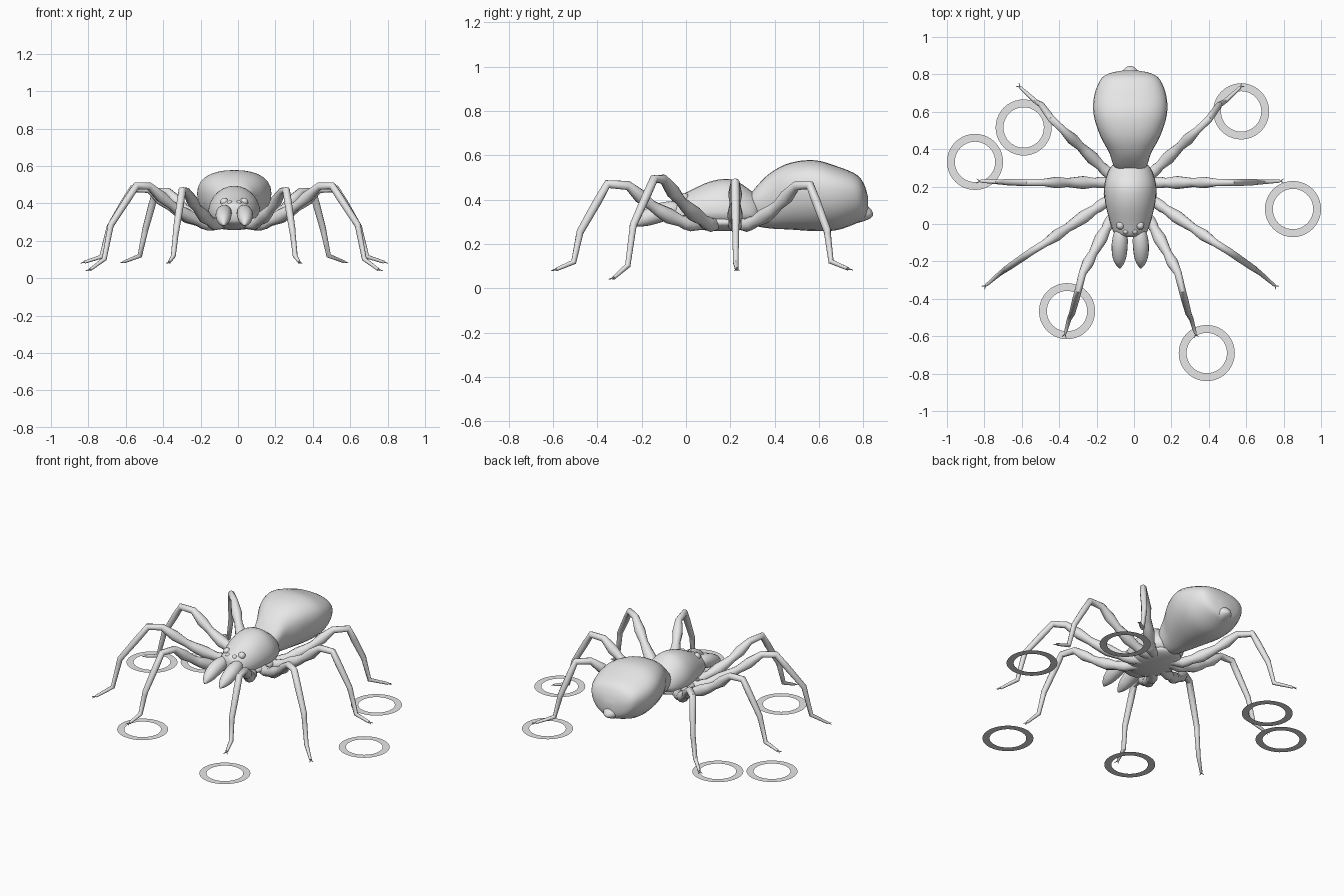
import bpy, bmesh, math
from mathutils import Vector

if "Cube" in bpy.data.objects:
    bpy.data.objects.remove(bpy.data.objects["Cube"])

CX = -0.02  # symmetry plane of the body
grey = bpy.data.materials.new("grey")
grey.diffuse_color = (0.8, 0.8, 0.8, 1)
grey.use_nodes = True
grey.node_tree.nodes["Principled BSDF"].inputs["Base Color"].default_value = grey.diffuse_color


def finish(bm, name, smooth=50):
    bmesh.ops.recalc_face_normals(bm, faces=bm.faces)
    me = bpy.data.meshes.new(name)
    bm.to_mesh(me)
    bm.free()
    me.materials.append(grey)
    ob = bpy.data.objects.new(name, me)
    bpy.context.collection.objects.link(ob)
    bpy.context.view_layer.objects.active = ob
    ob.select_set(True)
    if smooth:
        bpy.ops.object.shade_smooth_by_angle(angle=math.radians(smooth))
    ob.select_set(False)


def spline(rows, steps):
    """Smoothly resample a list of tuples (Catmull-Rom)."""
    out = []
    for i in range(len(rows) - 1):
        quad = [rows[max(i - 1, 0)], rows[i], rows[i + 1], rows[min(i + 2, len(rows) - 1)]]
        for s in range(steps):
            t = s / steps
            out.append([0.5 * (2 * b + (c - a) * t + (2 * a - 5 * b + 4 * c - d) * t * t
                               + (3 * b - a - 3 * c + d) * t ** 3)
                        for a, b, c, d in zip(*quad)])
    return out + [list(rows[-1])]


def skin(bm, rings):
    """Bridge rings of points into a capped tube."""
    vs = [[bm.verts.new(p) for p in r] for r in rings]
    n = len(vs[0])
    for a, b in zip(vs, vs[1:]):
        for i in range(n):
            bm.faces.new((a[i], a[(i + 1) % n], b[(i + 1) % n], b[i]))
    bm.faces.new(vs[0][::-1])
    bm.faces.new(vs[-1])


def body(name, mid, rows, n=28, power=1.0):
    """Loft along y; rows are (y, bottom, top, half width), mid is how high the widest line lies.
    A power below 1 squares off the upper half."""
    rings = []
    for y, zb, zt, w in spline(rows, 4):
        zm = zb + (zt - zb) * mid
        ring = []
        for i in range(n):
            c, s = math.cos(math.tau * i / n), math.sin(math.tau * i / n)
            if s > 0:
                c, s = math.copysign(abs(c) ** power, c), s ** power
            ring.append((CX + w * c, y, zm + s * (zt - zm if s > 0 else zm - zb)))
        rings.append(ring)
    bm = bmesh.new()
    skin(bm, rings)
    finish(bm, name, 60)


def tube(bm, points, radii, side, n=10):
    """Tube through points given relative to the symmetry plane."""
    P = [Vector((CX + side * x, y, z)) for x, y, z in points]
    rings = []
    for i, p in enumerate(P):
        d = (P[min(i + 1, len(P) - 1)] - P[max(i - 1, 0)]).normalized()
        u = d.cross(Vector((-d.y, d.x, 0))).normalized()
        v = d.cross(u)
        rings.append([p + radii[i] * (math.cos(math.tau * k / n) * u + math.sin(math.tau * k / n) * v)
                      for k in range(n)])
    skin(bm, rings)


# Abdomen, spinneret and head
body("abdomen", 0.63, [
    (0.27, 0.33, 0.39, 0.05), (0.31, 0.285, 0.45, 0.088), (0.38, 0.27, 0.52, 0.112),
    (0.47, 0.265, 0.566, 0.16), (0.58, 0.258, 0.578, 0.195), (0.68, 0.262, 0.551, 0.194),
    (0.77, 0.293, 0.513, 0.16), (0.806, 0.313, 0.465, 0.11), (0.822, 0.345, 0.41, 0.03)], power=0.86)
body("spinneret", 0.45, [(0.72, 0.28, 0.42, 0.08), (0.80, 0.302, 0.385, 0.05),
                         (0.832, 0.316, 0.36, 0.03), (0.845, 0.328, 0.338, 0.007)], 16)
body("carapace", 0.35, [
    (-0.07, 0.33, 0.38, 0.03), (-0.055, 0.295, 0.405, 0.08), (0.0, 0.28, 0.432, 0.105),
    (0.11, 0.27, 0.482, 0.133), (0.21, 0.265, 0.491, 0.138), (0.30, 0.283, 0.435, 0.108),
    (0.34, 0.31, 0.40, 0.06)])

# Underside plate
bm = bmesh.new()
bmesh.ops.create_uvsphere(bm, u_segments=24, v_segments=12, radius=1)
for v in bm.verts:
    v.co = (CX + v.co.x * 0.142, 0.16 + v.co.y * 0.18, 0.296 + v.co.z * 0.038)
finish(bm, "underside_plate", 60)

# Leg joints: hip, thigh base, knee start, knee end, shin end, ankle, toe
LEGS = {}
LEGS["front_leg"] = [(.05, .08, .295), (.105, .02, .288), (.255, -.262, .464), (.278, -.355, .47),
                     (.311, -.478, .255), (.326, -.507, .118), (.348, -.585, .085)]
LEGS["mid_front_leg"] = [(.06, .14, .295), (.14, .112, .285), (.455, -.102, .493), (.525, -.145, .493),
                         (.66, -.238, .285), (.695, -.263, .102), (.77, -.327, .046)]
LEGS["mid_back_leg"] = [(.06, .215, .295), (.14, .221, .285), (.455, .222, .476), (.545, .222, .478),
                        (.667, .224, .272), (.71, .225, .115), (.80, .229, .086)]
LEGS["rear_leg"] = [(.06, .24, .295), (.12, .275, .285), (.355, .498, .463), (.42, .56, .465),
                    (.475, .637, .262), (.505, .655, .12), (.587, .73, .088)]
# Two swellings along the thigh: fraction of length and radius
THIGH = [(0, .031), (.09, .031), (.16, .026), (.35, .036), (.52, .029), (.63, .024), (.8, .032), (1, .021)]

for name, joints in LEGS.items():
    hip, base, knee, bend, shin, ankle, toe = map(Vector, joints)
    path = [(hip, .03)]
    for t, r in THIGH:
        path.append((base.lerp(knee, t) - Vector((0, 0, 0.025 * math.sin(math.pi * t))), r))
    path += [(bend, .02), (bend.lerp(shin, .35), .02), (shin, .017), (shin.lerp(ankle, .15), .0155),
             (ankle, .013), (toe, .008)]
    out = toe - ankle
    out.z = 0
    out.normalize()
    for label, side in (("left", -1), ("right", 1)):
        bm = bmesh.new()
        tube(bm, [p for p, r in path], [r for p, r in path], side)
        # forked claw at the toe
        for s in (-1, 1):
            end = toe + out * 0.022 + Vector((-out.y, out.x, 0)) * 0.012 * s - Vector((0, 0, .006))
            tube(bm, [toe - out * 0.008, toe + out * 0.004, end], [.005, .004, .0015], side, 6)
        finish(bm, f"{label}_{name}")

# Fangs and eyes
fang = spline([(.045, -.02, .36, .022), (.052, -.06, .355, .038), (.057, -.12, .34, .043),
               (.058, -.18, .316, .036), (.057, -.215, .297, .021), (.055, -.236, .285, .004)], 3)
EYES = [(.053, -.008, .408, .022), (.024, -.04, .402, .015)]
for label, side in (("left", -1), ("right", 1)):
    bm = bmesh.new()
    tube(bm, [f[:3] for f in fang], [f[3] for f in fang], side, 16)
    finish(bm, f"{label}_fang", 60)
    bm = bmesh.new()
    for x, y, z, r in EYES:
        ball = bmesh.ops.create_uvsphere(bm, u_segments=14, v_segments=8, radius=r)
        bmesh.ops.translate(bm, verts=ball["verts"], vec=(CX + side * x, y, z))
    finish(bm, f"{label}_eyes", 60)

# Flat rings lying on the ground
SPOTS = [(.573, .602), (.85, .08), (.389, -.69), (-.358, -.466), (-.59, .516), (-.85, .332)]
n = 40
for k, (x, y) in enumerate(SPOTS):
    bm = bmesh.new()
    dirs = [(math.cos(math.tau * i / n), math.sin(math.tau * i / n)) for i in range(n)]
    inner, outer = ([bm.verts.new((x + r * c, y + r * s, 0)) for c, s in dirs] for r in (.108, .15))
    for i in range(n):
        j = (i + 1) % n
        bm.faces.new((inner[i], outer[i], outer[j], inner[j]))
    finish(bm, f"ground_ring_{k + 1}", 0)
